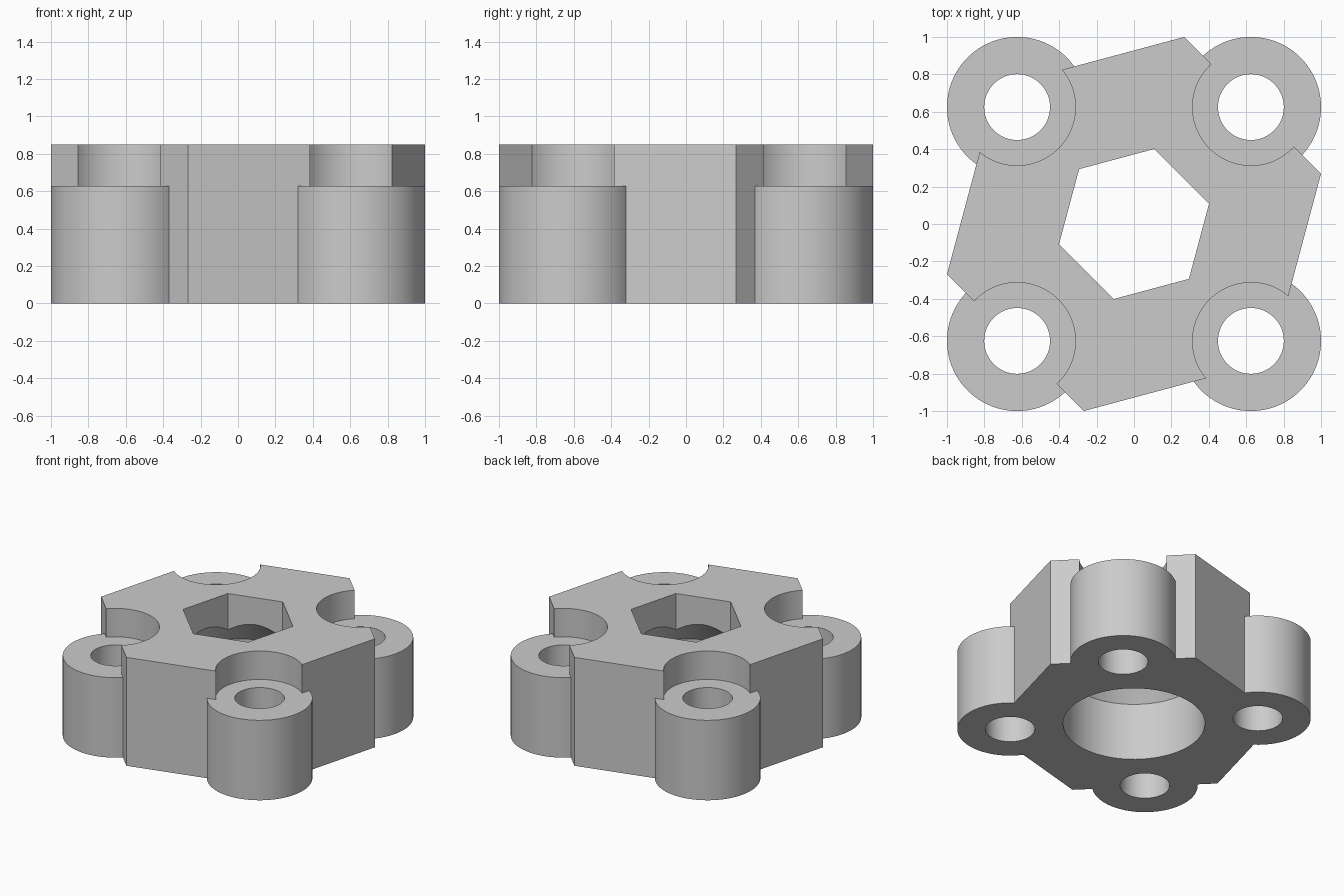
import bpy, bmesh
from math import radians
from mathutils import Matrix

if "Cube" in bpy.data.objects:
    bpy.data.objects.remove(bpy.data.objects["Cube"], do_unlink=True)

HEIGHT, BOSS_TOP, CORNER, TURN = 0.85, 0.627, 0.625, -15

grey = bpy.data.materials.new("plain_grey")
grey.use_nodes = True
colour = (0.6, 0.6, 0.6, 1)
grey.diffuse_color = colour
grey.node_tree.nodes["Principled BSDF"].inputs["Base Color"].default_value = colour


def prism(name, sides, radius, z0, z1, x=0, y=0, turn=0, top_radius=None):
    """Upright prism, cylinder or cone between two heights."""
    bm = bmesh.new()
    bmesh.ops.create_cone(bm, cap_ends=True, segments=sides, radius1=radius,
                          radius2=radius if top_radius is None else top_radius,
                          depth=z1 - z0)
    bm.transform(Matrix.Translation((x, y, (z0 + z1) / 2))
                 @ Matrix.Rotation(radians(turn), 4, "Z"))
    mesh = bpy.data.meshes.new(name)
    bm.to_mesh(mesh)
    bm.free()
    mesh.materials.append(grey)
    obj = bpy.data.objects.new(name, mesh)
    bpy.context.collection.objects.link(obj)
    return obj


def combine(target, tool, operation):
    """Apply a boolean and discard the tool."""
    mod = target.modifiers.new(operation.title(), "BOOLEAN")
    mod.operation, mod.object, mod.solver = operation, tool, "EXACT"
    bpy.context.view_layer.objects.active = target
    bpy.ops.object.modifier_apply(modifier=mod.name)
    bpy.data.objects.remove(tool, do_unlink=True)


# Hexagonal block, turned so two corners point along a diagonal
block = prism("mounting_block", 6, 1.035, 0, HEIGHT, turn=TURN)
corners = [(sx * CORNER, sy * CORNER) for sx in (-1, 1) for sy in (-1, 1)]

# Pockets above the corners, then bosses with bolt holes
for x, y in corners:
    combine(block, prism("pocket", 96, 0.312, 0.4, 1, x, y), "DIFFERENCE")
for x, y in corners:
    combine(block, prism("boss", 96, 0.375, 0, BOSS_TOP, x, y), "UNION")
for x, y in corners:
    combine(block, prism("bolt_hole", 64, 0.176, -0.2, 1, x, y), "DIFFERENCE")

# Central bore: hexagonal at the top, round below with a tapered ceiling
combine(block, prism("hex_hole", 6, 0.415, 0.3, 1, turn=TURN), "DIFFERENCE")
combine(block, prism("round_bore", 96, 0.504, -0.2, 0.45), "DIFFERENCE")
combine(block, prism("bore_taper", 96, 0.504, 0.44999, 0.71, top_radius=0.304), "DIFFERENCE")

# Smooth round walls, sharp edges
bpy.ops.object.select_all(action="DESELECT")
block.select_set(True)
bpy.context.view_layer.objects.active = block
bpy.ops.object.shade_smooth_by_angle(angle=radians(25))
